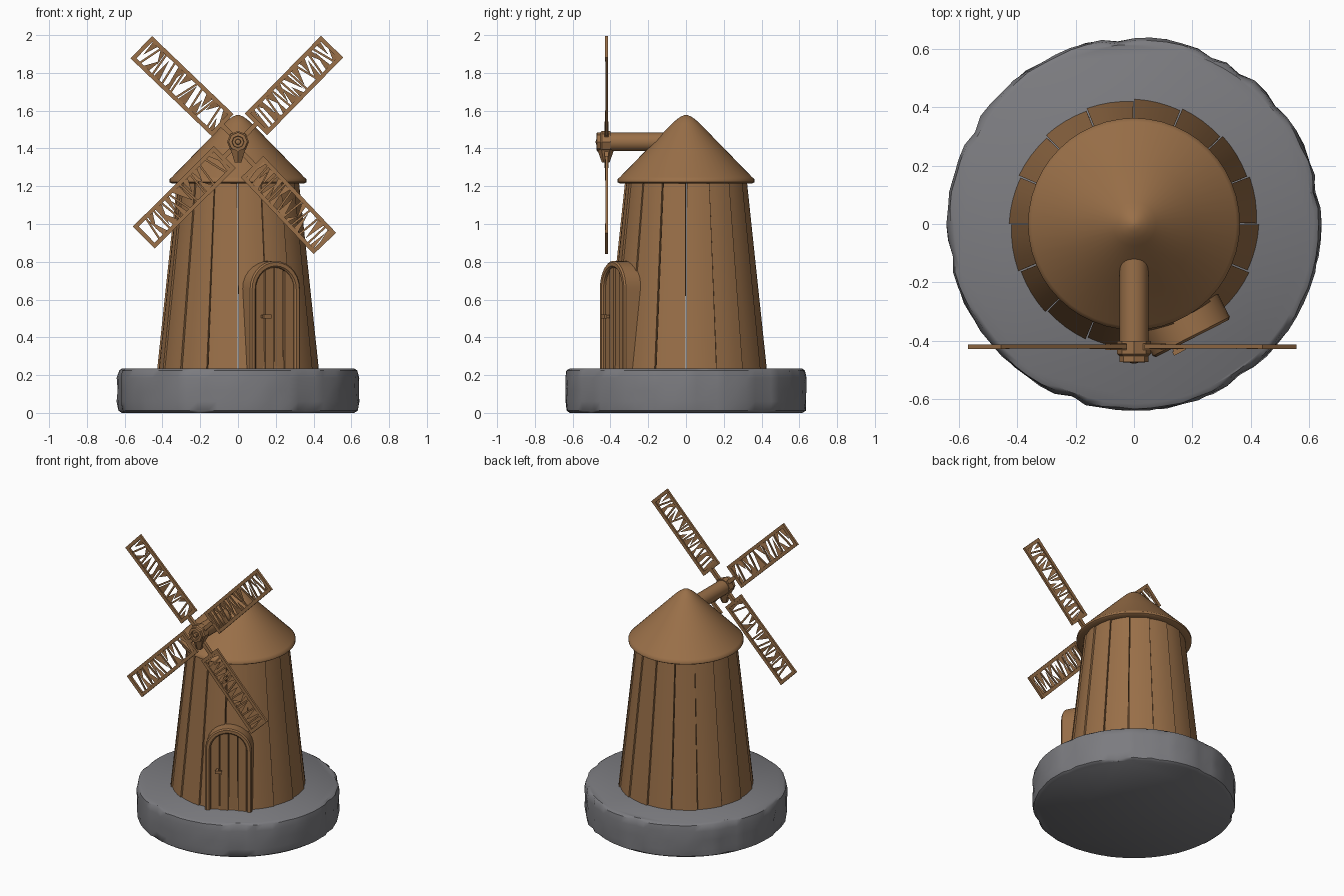
import bpy, bmesh, math, random
from mathutils import Vector, Matrix

random.seed(4)
if "Cube" in bpy.data.objects:
    bpy.data.objects.remove(bpy.data.objects["Cube"])


def material(name, colour):
    m = bpy.data.materials.new(name)
    m.use_nodes = True
    m.diffuse_color = (*colour, 1)
    m.node_tree.nodes["Principled BSDF"].inputs["Base Color"].default_value = (*colour, 1)
    return m


WOOD = material("brown wood", (0.32, 0.16, 0.065))
STONE = material("grey stone", (0.2, 0.2, 0.215))


def finish(bm, name, mat, smooth=None):
    bmesh.ops.recalc_face_normals(bm, faces=bm.faces)
    mesh = bpy.data.meshes.new(name)
    bm.to_mesh(mesh)
    bm.free()
    mesh.materials.append(mat)
    ob = bpy.data.objects.new(name, mesh)
    bpy.context.collection.objects.link(ob)
    if smooth:
        bpy.ops.object.select_all(action='DESELECT')
        ob.select_set(True)
        bpy.context.view_layer.objects.active = ob
        bpy.ops.object.shade_smooth_by_angle(angle=math.radians(smooth))
    return ob


def add_box(bm, centre, size, rot=Matrix()):
    m = Matrix.Translation(centre) @ rot.to_4x4() @ Matrix.Diagonal((*size, 1))
    bmesh.ops.create_cube(bm, size=1, matrix=m)


def lathe(bm, profile, steps, wobble=None, axis=Matrix()):
    """Revolve (radius, height) points about z, closing both ends."""
    rings = []
    for k, (r, z) in enumerate(profile):
        ring = []
        for i in range(steps):
            a = math.tau * i / steps
            rr = r + (wobble(i, k) if wobble else 0)
            ring.append(bm.verts.new(axis @ Vector((rr * math.cos(a), rr * math.sin(a), z))))
        rings.append(ring)
    for lo, hi in zip(rings, rings[1:]):
        for i in range(steps):
            j = (i + 1) % steps
            bm.faces.new((lo[i], lo[j], hi[j], hi[i]))
    bm.faces.new(rings[0])
    bm.faces.new(rings[-1])


# Worn stone base with a few shallow vertical cracks
cracks = {random.randrange(72) for _ in range(9)}


def worn(i, k):
    if k in (0, 6):
        return 0
    return random.uniform(-0.004, 0.003) - (0.012 if i in cracks else 0)


bm = bmesh.new()
lathe(bm, [(0.615, 0), (0.634, 0.012), (0.64, 0.06), (0.637, 0.12),
           (0.64, 0.185), (0.632, 0.224), (0.615, 0.235)], 72, worn)
finish(bm, "stone_base", STONE, 40)

# Tapering tower of slightly bowed planks
PLANKS, COLS, ROWS = 16, 4, 4
bm = bmesh.new()
for p in range(PLANKS):
    skew = random.uniform(-0.008, 0.008)
    grid = {}
    for side, inset in enumerate((0, 0.028)):
        for c in range(COLS + 1):
            for r in range(ROWS + 1):
                t, u = r / ROWS, c / COLS
                a = math.tau * (p + 0.015 + 0.97 * u) / PLANKS + skew * t
                rad = 0.424 - 0.106 * t - inset + 0.008 * (u - 0.5)
                grid[side, c, r] = bm.verts.new(
                    (rad * math.cos(a), rad * math.sin(a), 0.23 + t))
    for c in range(COLS):
        for r in range(ROWS):
            for s in (0, 1):
                bm.faces.new([grid[s, c + i, r + j] for i, j in ((0, 0), (1, 0), (1, 1), (0, 1))])
        for r in (0, ROWS):
            bm.faces.new((grid[0, c, r], grid[0, c + 1, r], grid[1, c + 1, r], grid[1, c, r]))
    for r in range(ROWS):
        for c in (0, COLS):
            bm.faces.new((grid[0, c, r], grid[0, c, r + 1], grid[1, c, r + 1], grid[1, c, r]))
finish(bm, "tower_planks", WOOD, 35)

# Conical roof with a thick rim and a rounded tip
bm = bmesh.new()
lathe(bm, [(0.3, 1.215), (0.352, 1.215), (0.363, 1.222), (0.363, 1.236), (0.35, 1.248),
           (0.21, 1.392), (0.075, 1.53), (0.05, 1.553), (0.025, 1.57), (0.006, 1.577)], 48)
finish(bm, "roof", WOOD, 50)

# Windshaft and hub, turned to point along -y
HUB = Vector((0, -0.42, 1.435))
FRONT = Matrix.Translation((0, 0, HUB.z)) @ Matrix.Rotation(math.pi / 2, 4, 'X')
bm = bmesh.new()
lathe(bm, [(0.03, 0.09), (0.049, 0.11), (0.049, 0.42)], 20, axis=FRONT)
finish(bm, "windshaft", WOOD, 40)
bm = bmesh.new()
lathe(bm, [(0.058, 0.4), (0.058, 0.445), (0.05, 0.452), (0.05, 0.472), (0.032, 0.474),
           (0.03, 0.46), (0.016, 0.46), (0.014, 0.475), (0.005, 0.478)], 8, axis=FRONT)
finish(bm, "hub", WOOD)


# Lattice sails: rails, rungs and torn slats between them
def sail(name, inner, outer, spoke_width):
    a = Vector((inner[0], HUB.y, inner[1]))
    b = Vector((outer[0], HUB.y, outer[1]))
    along = (b - a).normalized()
    across = along.cross(Vector((0, 1, 0)))
    rot = Matrix((along, Vector((0, 1, 0)), across)).transposed()
    length, half, cells = (b - a).length, 0.082, 9
    bm = bmesh.new()

    def at(u, v, y=0.0):
        return a + along * u + across * v + Vector((0, y, 0))

    for s in (-1, 1):
        add_box(bm, at(length / 2, s * (half - 0.011)), (length, 0.014, 0.022), rot)
    for u in (0.011, length - 0.011):
        add_box(bm, at(u, 0), (0.022, 0.016, 2 * half), rot)
    for i in range(1, cells):
        tilt = Matrix.Rotation(random.uniform(-0.25, 0.25), 3, 'Y')
        add_box(bm, at(length * i / cells, 0), (0.011, 0.008, 2 * half - 0.015), rot @ tilt)
    step = length / cells
    for i in range(cells):
        for s in (-1, 1):
            if random.random() < 0.2:
                continue
            u0 = step * (i + random.uniform(0, 0.3))
            u1 = u0 + step * random.uniform(0.45, 0.8)
            tip = step * (i + random.uniform(0.1, 0.9))
            corners = [at(u0, s * half * 0.85, 0.004), at(u1, s * half * 0.85, -0.004),
                       at(tip, -s * half * random.uniform(0, 0.7), random.uniform(-0.008, 0.008))]
            bm.faces.new([bm.verts.new(c) for c in corners])
    # Spoke joining the sail to the hub
    start = HUB + (a - HUB) * 0.25
    add_box(bm, (start + a) / 2, ((a - start).length + 0.02, 0.022, spoke_width), rot)
    finish(bm, name, WOOD)


sail("sail_upper_left", (0.095, 1.527), (0.498, 1.939), 0.025)
sail("sail_upper_right", (-0.08, 1.522), (-0.512, 1.936), 0.025)
sail("sail_lower_right", (-0.07, 1.355), (-0.499, 0.928), 0.025)
sail("sail_lower_left", (0.075, 1.303), (0.46, 0.897), 0.025)

# Wedge hanging under the hub
bm = bmesh.new()
bmesh.ops.create_cone(bm, cap_ends=True, segments=6, radius1=0.02, radius2=0.045, depth=0.07,
                      matrix=Matrix.Translation((0, -0.425, 1.36)))
finish(bm, "hub_wedge", WOOD)

# Arched door, built facing -y and turned round the tower
DOOR = Matrix.Rotation(math.radians(27), 4, 'Z')


def arch(half, top):
    """Outline from the left foot over a round arch to the right foot."""
    spring = top - half
    curve = [(-half * math.cos(math.pi * i / 14), spring + half * math.sin(math.pi * i / 14))
             for i in range(15)]
    return [(-half, 0.23)] + curve + [(half, 0.23)]


bm = bmesh.new()
loops = [[bm.verts.new((x, y, z)) for x, z in arch(h, t)]
         for h, t, y in ((0.148, 0.805, -0.31), (0.148, 0.805, -0.432), (0.14, 0.797, -0.44),
                         (0.122, 0.778, -0.44), (0.114, 0.77, -0.432), (0.114, 0.77, -0.31))]
for p, q in zip(loops, loops[1:] + loops[:1]):
    for i in range(len(p) - 1):
        bm.faces.new((p[i], p[i + 1], q[i + 1], q[i]))
for i in (0, -1):
    bm.faces.new([l[i] for l in loops])
bm.transform(DOOR)
finish(bm, "door_frame", WOOD, 40)

bm = bmesh.new()
BOARDS = 4
for i in range(BOARDS):
    w = 0.23 / BOARDS
    x0, x1 = -0.115 + i * w + 0.003, -0.115 + (i + 1) * w - 0.003
    xs = [x0 + (x1 - x0) * k / 4 for k in range(5)]
    outline = [(x0, 0.23)] + [(x, 0.655 + math.sqrt(max(0, 0.0133 - x * x))) for x in xs] + [(x1, 0.23)]
    face = bm.faces.new([bm.verts.new((x, -0.395, z)) for x, z in outline])
    new = bmesh.ops.extrude_face_region(bm, geom=[face])["geom"]
    depth = -0.025 - 0.008 * (i % 2)
    bmesh.ops.translate(bm, vec=(0, depth, 0), verts=[v for v in new if isinstance(v, bmesh.types.BMVert)])
bm.transform(DOOR)
finish(bm, "door_boards", WOOD)

bm = bmesh.new()
add_box(bm, (-0.07, -0.44, 0.51), (0.014, 0.04, 0.014))
add_box(bm, (-0.06, -0.457, 0.51), (0.045, 0.014, 0.02))
bm.transform(DOOR)
finish(bm, "door_handle", WOOD)
